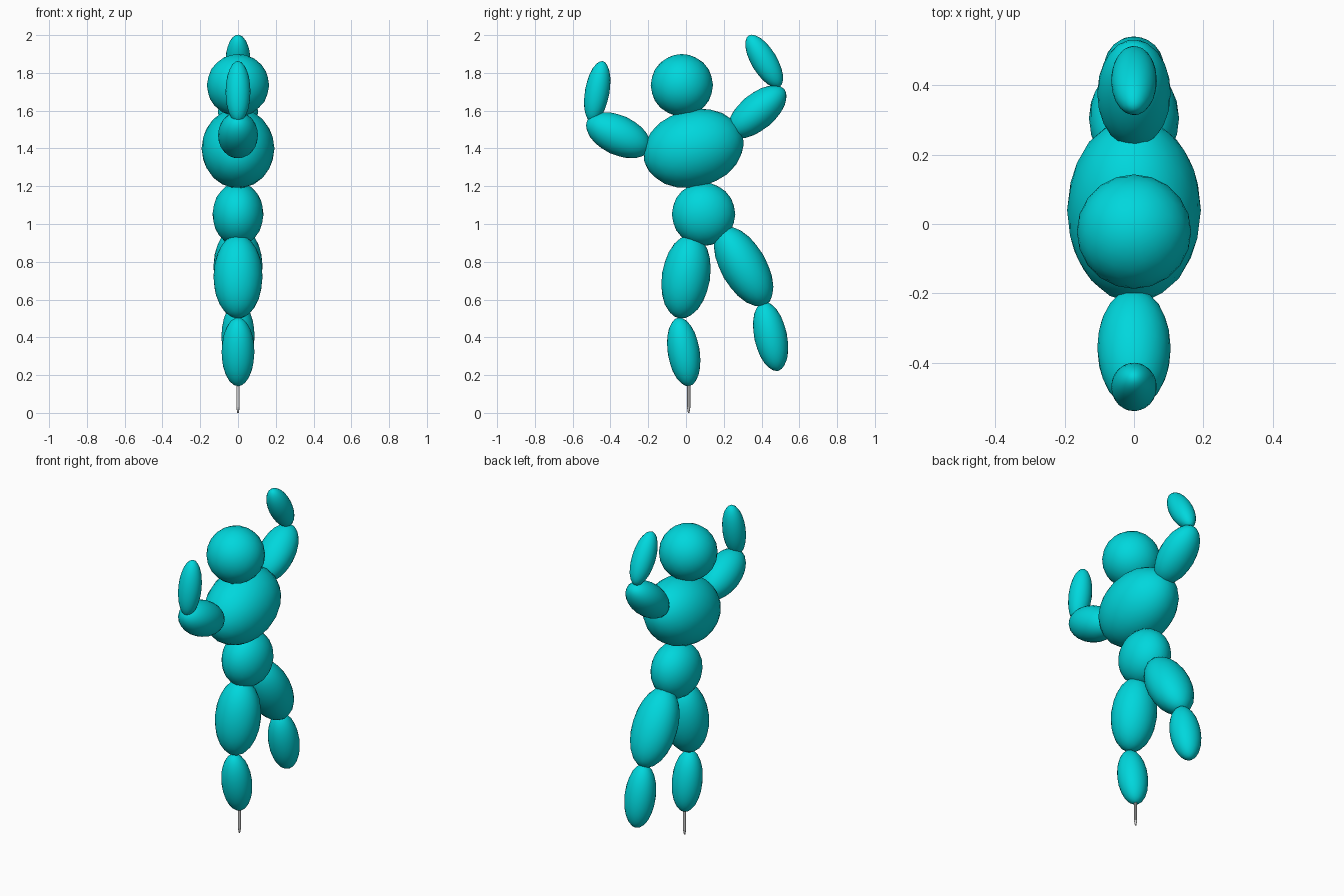
import bpy
import math

if "Cube" in bpy.data.objects:
    bpy.data.objects.remove(bpy.data.objects["Cube"])

teal = bpy.data.materials.new("teal_plastic")
teal.diffuse_color = (0.0, 0.68, 0.72, 1)
teal.use_nodes = True
teal.node_tree.nodes["Principled BSDF"].inputs["Base Color"].default_value = teal.diffuse_color


def ellipsoid(name, y, z, half_len, half_wid, half_x, lean):
    """Ellipsoid whose long axis is vertical, leaning toward +y by `lean` degrees."""
    bpy.ops.mesh.primitive_ico_sphere_add(subdivisions=3, radius=1, location=(0, y, z))
    ob = bpy.context.object
    ob.name = name
    ob.scale = (half_x, half_wid, half_len)
    ob.rotation_euler = (math.radians(-lean), 0, 0)
    ob.data.materials.append(teal)
    bpy.ops.object.shade_smooth()
    return ob


# name, y, z, half length, half width, half depth in x, lean
parts = [
    ("head", -0.022, 1.735, 0.165, 0.165, 0.165, 0),
    ("chest", 0.04, 1.40, 0.27, 0.206, 0.193, 75),
    ("hips", 0.093, 1.052, 0.168, 0.168, 0.135, 0),
    # standing leg
    ("standing_thigh", 0.0, 0.722, 0.225, 0.128, 0.13, 9),
    ("standing_shin", -0.012, 0.323, 0.184, 0.085, 0.087, -9),
    # raised leg
    ("raised_thigh", 0.305, 0.775, 0.236, 0.121, 0.13, -30),
    ("raised_shin", 0.448, 0.405, 0.187, 0.087, 0.088, -12),
    # rear arm
    ("rear_upper_arm", 0.377, 1.594, 0.187, 0.096, 0.106, 50),
    ("rear_forearm", 0.414, 1.862, 0.159, 0.068, 0.066, -31),
    # front arm
    ("front_upper_arm", -0.358, 1.47, 0.183, 0.105, 0.106, -65),
    ("front_forearm", -0.47, 1.70, 0.165, 0.065, 0.066, 10),
]
for p in parts:
    ellipsoid(*p)

# thin grey support peg with a tapered tip
for name, r1, r2, z0, z1 in (("peg_tip", 0.004, 0.009, 0.0, 0.03),
                             ("peg_shaft", 0.009, 0.009, 0.03, 0.2)):
    bpy.ops.mesh.primitive_cone_add(vertices=12, radius1=r1, radius2=r2, depth=z1 - z0,
                                    location=(0, 0.014, (z0 + z1) / 2))
    bpy.context.object.name = name
    bpy.ops.object.shade_smooth_by_angle()
